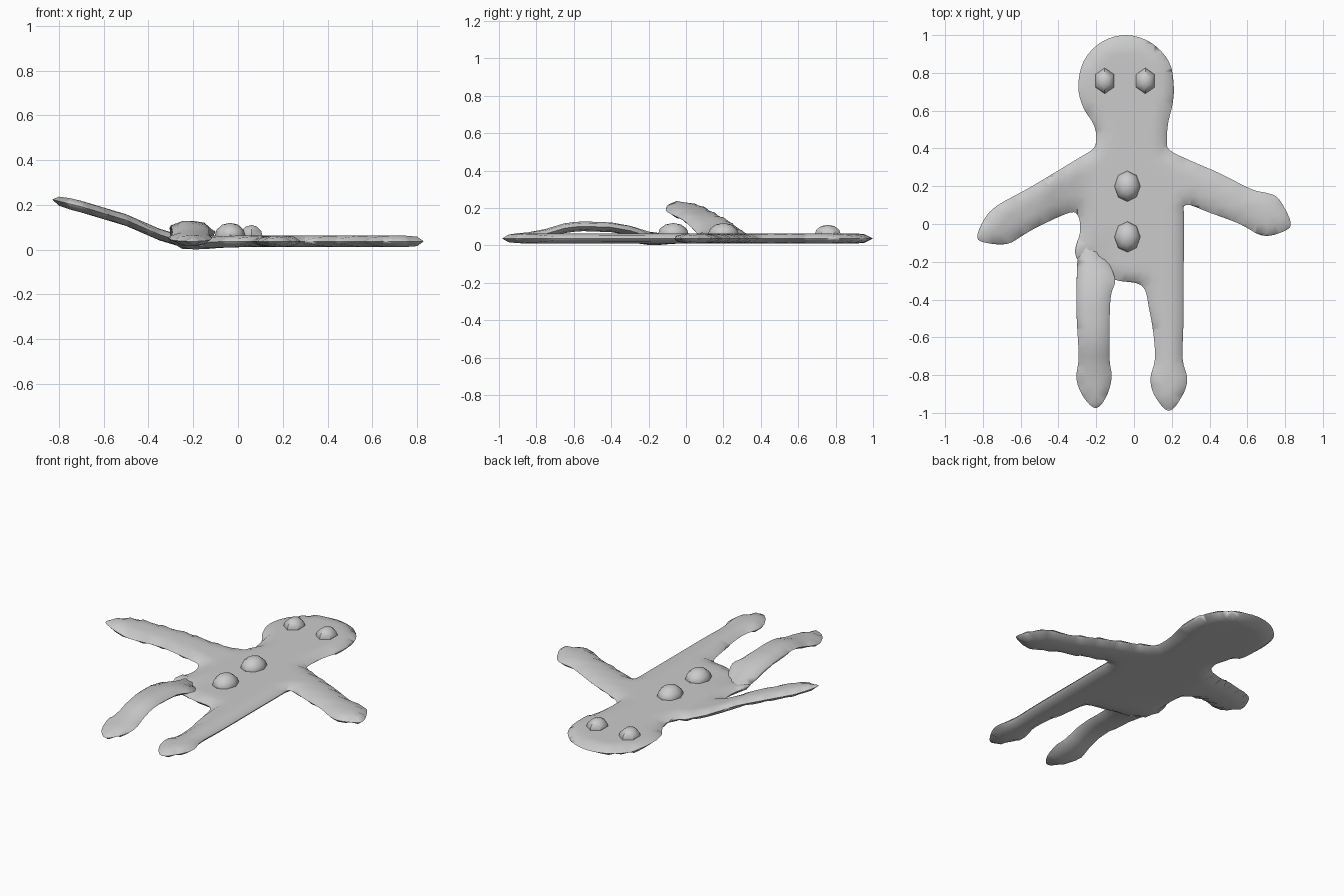
import bpy, bmesh, math
from mathutils import Vector
from mathutils.geometry import intersect_point_line

old = bpy.data.objects.get("Cube")
if old:
    bpy.data.objects.remove(old, do_unlink=True)

grey = bpy.data.materials.new("plain_grey")
grey.use_nodes = True
grey.diffuse_color = (0.6, 0.6, 0.6, 1)
grey.node_tree.nodes["Principled BSDF"].inputs["Base Color"].default_value = grey.diffuse_color

MID, HALF, RIM = 0.037, 0.026, 0.07


def finish(bm, name, angle):
    mesh = bpy.data.meshes.new(name)
    bm.to_mesh(mesh)
    bm.free()
    mesh.materials.append(grey)
    obj = bpy.data.objects.new(name, mesh)
    bpy.context.collection.objects.link(obj)
    bpy.ops.object.select_all(action='DESELECT')
    obj.select_set(True)
    bpy.context.view_layer.objects.active = obj
    bpy.ops.object.shade_smooth_by_angle(angle=math.radians(angle))
    return obj


def smooth_loop(points, steps=4):
    """Closed smooth curve through the points."""
    p = [Vector((x, y, 0)) for x, y in points]
    n, out = len(p), []
    for i in range(n):
        a, b, c, d = (p[(i + k) % n] for k in (-1, 0, 1, 2))
        for s in range(steps):
            t = s / steps
            out.append(0.5 * (2 * b + (c - a) * t + (2 * a - 5 * b + 4 * c - d) * t * t
                              + (3 * b - a - 3 * c + d) * t ** 3))
    return out


def ramp(value, keys):
    """Eased interpolation through (position, height) keys in rising order."""
    if value <= keys[0][0]:
        return keys[0][1]
    for (a, ha), (b, hb) in zip(keys, keys[1:]):
        if value <= b:
            return ha + (hb - ha) * (value - a) / (b - a)
    return keys[-1][1]


def rim_distance(co, loop):
    best = 1.0
    for i, b in enumerate(loop):
        a = loop[i - 1]
        q, t = intersect_point_line(co, a, b)
        q = a if t < 0 else b if t > 1 else q
        best = min(best, (co - q).length)
    return best


def dough(name, points, lift):
    """Flat pillow with a thin rim, then bent by the lift function."""
    loop = smooth_loop(points)
    bm = bmesh.new()
    face = bm.faces.new([bm.verts.new(c) for c in loop])
    face.normal_update()
    if face.normal.z < 0:
        face.normal_flip()
    for width in (0.012, 0.025):
        bmesh.ops.inset_region(bm, faces=[face], thickness=width, use_even_offset=False)
    # Grid cuts give the bends enough geometry
    for axis in (Vector((1, 0, 0)), Vector((0, 1, 0))):
        for k in range(-19, 20):
            bmesh.ops.bisect_plane(bm, geom=bm.verts[:] + bm.edges[:] + bm.faces[:],
                                   plane_co=axis * k * 0.05, plane_no=axis)
    bmesh.ops.triangulate(bm, faces=bm.faces[:])
    for v in bm.verts:
        u = 1 - min(rim_distance(v.co, loop) / RIM, 1)
        v.co.z = HALF * math.sqrt(max(0, 1 - u * u))
    copy = bmesh.ops.duplicate(bm, geom=bm.verts[:] + bm.edges[:] + bm.faces[:])["geom"]
    for g in copy:
        if isinstance(g, bmesh.types.BMVert):
            g.co.z = -g.co.z
    bmesh.ops.remove_doubles(bm, verts=bm.verts[:], dist=0.0008)
    bmesh.ops.recalc_face_normals(bm, faces=bm.faces[:])
    for v in bm.verts:
        v.co.z += MID + lift(v.co)
    return finish(bm, name, 50)


# Body: head, raised right arm, torn right hip, left leg, left arm
body_outline = [
    (-.04, 1), (-.17, .965), (-.265, .865), (-.295, .73), (-.27, .62), (-.215, .53),
    (-.2, .46), (-.215, .4), (-.3, .345), (-.54, .2), (-.72, .1), (-.79, .03),
    (-.83, -.07), (-.78, -.1), (-.67, -.105), (-.58, -.055), (-.5, -.01), (-.34, .06),
    (-.295, .04), (-.285, -.04), (-.305, -.18), (-.12, -.29), (.04, -.325),
    (.08, -.45), (.105, -.6), (.11, -.72), (.087, -.82), (.11, -.91), (.185, -.99),
    (.255, -.91), (.282, -.82), (.257, -.71), (.262, -.5), (.265, 0), (.275, .1),
    (.4, .06), (.56, 0), (.66, -.055), (.73, -.06), (.81, -.03), (.83, 0),
    (.81, .06), (.76, .14), (.7, .165), (.62, .185), (.45, .27), (.3, .335),
    (.19, .39), (.175, .44), (.18, .53), (.205, .64), (.21, .74), (.185, .86), (.09, .96)]


def body_lift(co):
    arm = ramp(co.x, [(-.83, .187), (-.7, .155), (-.5, .095), (-.35, .03), (-.25, 0)])
    sag = math.exp(-((co.x + .2) ** 2 + (co.y + .2) ** 2) / .012)
    return arm - .011 * sag


dough("gingerbread_body", body_outline, body_lift)

# Right leg: separate arched strip laid over the torn hip
leg_outline = [
    (-.285, -.07), (-.3, -.2), (-.305, -.45), (-.293, -.7), (-.305, -.82), (-.265, -.92),
    (-.2, -.975), (-.145, -.91), (-.118, -.81), (-.13, -.7), (-.125, -.4),
    (-.1, -.3), (-.14, -.2), (-.22, -.12)]
leg_keys = [(-.97, 0), (-.85, .006), (-.75, .025), (-.65, .055), (-.57, .066), (-.4, .06),
            (-.3, .042), (-.2, .012), (-.1, 0)]
dough("right_leg", leg_outline, lambda co: ramp(co.y, leg_keys))


# Buttons and eyes: low domes pressed into the top
def dome(name, x, y, radius, length, height, segments):
    bm = bmesh.new()
    bmesh.ops.create_uvsphere(bm, u_segments=segments, v_segments=6, radius=1)
    for v in bm.verts:
        v.co = Vector((x + v.co.x * radius, y + v.co.y * length, 0.058 + v.co.z * height))
        v.co.z = max(v.co.z, MID)
    bmesh.ops.remove_doubles(bm, verts=bm.verts[:], dist=0.0005)
    return finish(bm, name, 45)


for label, y in (("upper", 0.2), ("lower", -0.068)):
    dome(label + "_button", -0.035, y, 0.07, 0.083, 0.062, 8)
for side, x in (("right", -0.155), ("left", 0.06)):
    dome(side + "_eye", x, 0.758, 0.058, 0.07, 0.052, 6)
